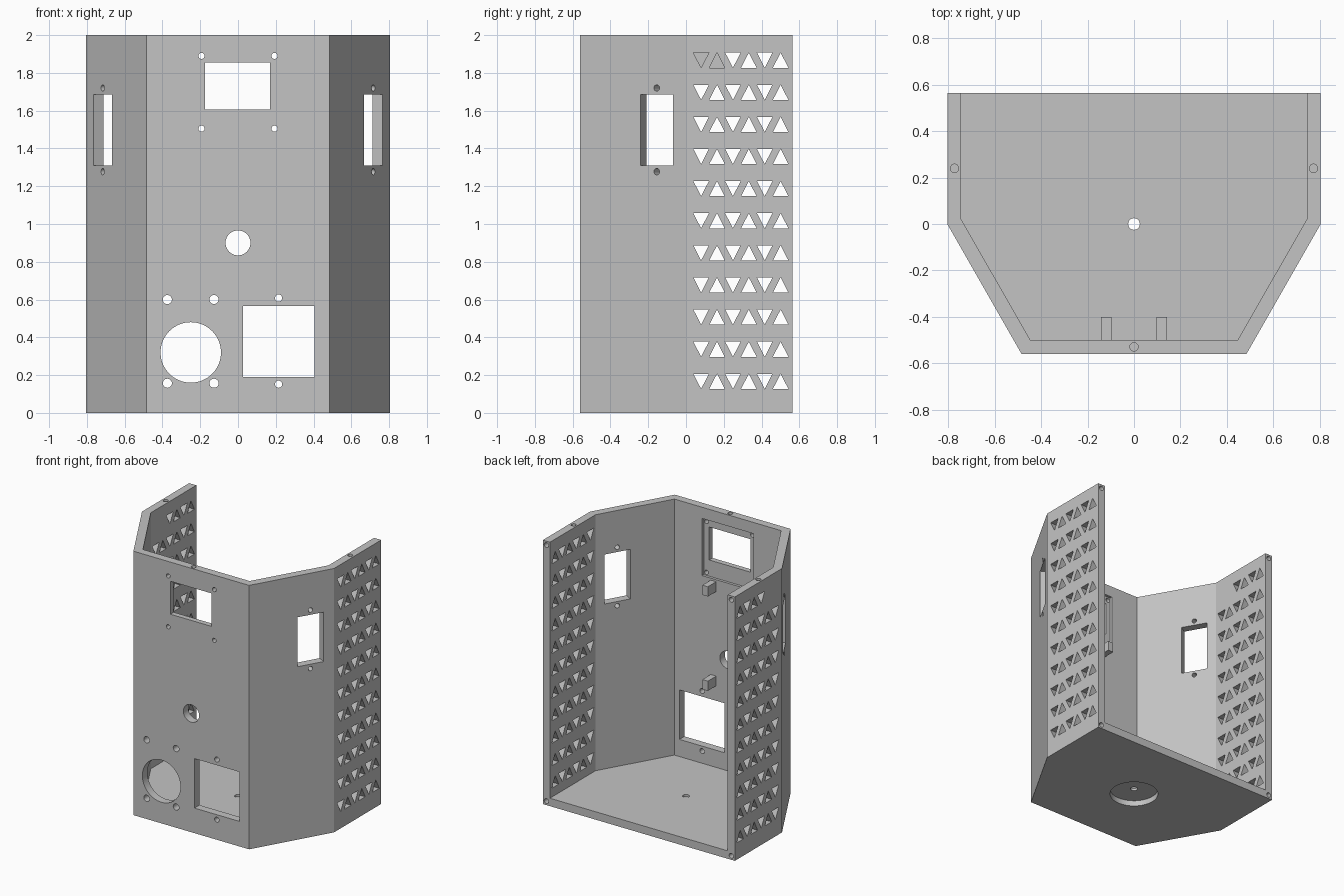
import bpy, bmesh, math
from mathutils import Vector

cube = bpy.data.objects.get("Cube")
if cube:
    bpy.data.objects.remove(cube, do_unlink=True)

grey = bpy.data.materials.new("plain_grey")
grey.use_nodes = True
grey.diffuse_color = (0.55, 0.55, 0.55, 1)
grey.node_tree.nodes["Principled BSDF"].inputs["Base Color"].default_value = grey.diffuse_color

X, Y, Z = Vector((1, 0, 0)), Vector((0, 1, 0)), Vector((0, 0, 1))


def circle(cx, cy, r, n=32):
    return [(cx + r * math.cos(2 * math.pi * i / n), cy + r * math.sin(2 * math.pi * i / n)) for i in range(n)]


def rect(x0, x1, y0, y1):
    return [(x0, y0), (x1, y0), (x1, y1), (x0, y1)]


def prism(bm, pts, u, v, w, start, end, origin=Vector()):
    """Extrude a profile drawn in the u, v plane along w from start to end."""
    base = [bm.verts.new(origin + u * a + v * b + w * start) for a, b in pts]
    face = bm.faces.new(base)
    ext = bmesh.ops.extrude_face_region(bm, geom=[face])
    top = [g for g in ext["geom"] if isinstance(g, bmesh.types.BMVert)]
    bmesh.ops.translate(bm, verts=top, vec=w * (end - start))


def make(name, bm):
    bmesh.ops.recalc_face_normals(bm, faces=bm.faces[:])
    mesh = bpy.data.meshes.new(name)
    bm.to_mesh(mesh)
    bm.free()
    mesh.materials.append(grey)
    obj = bpy.data.objects.new(name, mesh)
    bpy.context.scene.collection.objects.link(obj)
    return obj


def cut(obj, bm):
    """Subtract a cutter mesh for good and drop the cutter."""
    cutter = make("cutter", bm)
    cutter.hide_render = True
    mod = obj.modifiers.new("cut", "BOOLEAN")
    mod.operation, mod.solver, mod.object = "DIFFERENCE", "EXACT", cutter
    bpy.context.view_layer.update()
    mesh = bpy.data.meshes.new_from_object(obj.evaluated_get(bpy.context.evaluated_depsgraph_get()))
    obj.modifiers.clear()
    obj.data = mesh
    bpy.data.objects.remove(cutter, do_unlink=True)


def mirrored(half):
    return half + [(-x, y) for x, y in reversed(half)]


# Six-sided shell
bm = bmesh.new()
prism(bm, mirrored([(0.805, 0.565), (0.805, 0), (0.485, -0.56)]), X, Y, Z, 0, 2)
body = make("enclosure_body", bm)

# Cavity, open at the back and top
bm = bmesh.new()
prism(bm, mirrored([(0.745, 0.7), (0.745, 0.02), (0.447, -0.5)]), X, Y, Z, 0.06, 2.2)
cut(body, bm)

# Screen pocket inside the front wall and round recess under the floor
bm = bmesh.new()
prism(bm, rect(-0.215, 0.215, 1.482, 1.915), X, Z, Y, -0.52, -0.45)
prism(bm, circle(0, 0, 0.17, 64), X, Y, Z, -0.1, 0.042)
cut(body, bm)

# Front wall openings
bm = bmesh.new()
front = [rect(-0.175, 0.17, 1.605, 1.855), rect(0.027, 0.405, 0.19, 0.565),
         circle(-0.25, 0.32, 0.16, 64), circle(0, 0.9, 0.066, 48)]
front += [circle(x, z, 0.016) for x in (-0.193, 0.193) for z in (1.505, 1.89)]
front += [circle(x, z, 0.024) for x in (-0.374, -0.127) for z in (0.157, 0.6)]
front += [circle(0.215, z, 0.019) for z in (0.152, 0.608)]
for pts in front:
    prism(bm, pts, X, Z, Y, -0.65, -0.45)

# Floor hole
prism(bm, circle(0, 0, 0.025), X, Y, Z, -0.1, 0.12)

for s in (-1, 1):
    # Windows and screw holes in the slanted walls
    along = Vector((s * 0.32, 0.56, 0)).normalized()
    out = Vector((s * 0.56, -0.32, 0)).normalized()
    mid = Vector((s * 0.7165, -0.155, 0))
    for pts in (rect(-0.098, 0.098, 1.31, 1.685), circle(0, 1.72, 0.017), circle(0, 1.277, 0.017)):
        prism(bm, pts, along, Z, out, -0.1, 0.05, mid)
    # Blind screw holes in the top and back rims
    prism(bm, circle(s * 0.774, 0.24, 0.018), X, Y, Z, 1.94, 2.1)
    for z in (0.03, 1.97):
        prism(bm, circle(s * 0.775, z, 0.018), X, Z, Y, 0.5, 0.65)
    # Triangular vents, with one pair left out at the top of one wall
    for row in range(11):
        for col in range(6):
            if s < 0 and row == 10 and col < 2:
                continue
            y, z = 0.08 + 0.0842 * col, 0.167 + 0.17 * row
            h = 0.04 if col % 2 else -0.04
            prism(bm, [(y - 0.041, z - h), (y + 0.041, z - h), (y, z + h)], Y, Z, X * s, 0.7, 0.9)
prism(bm, circle(0, -0.53, 0.018), X, Y, Z, 1.95, 2.1)
cut(body, bm)

# Mounting pegs behind the front wall
bm = bmesh.new()
for x in (-0.12, 0.12):
    for z in (0.715, 1.43):
        prism(bm, rect(x - 0.023, x + 0.023, z - 0.037, z + 0.037), X, Z, Y, -0.505, -0.4)
pegs = make("mounting_pegs", bm)

for obj in (body, pegs):
    obj.select_set(True)
bpy.context.view_layer.objects.active = body
bpy.ops.object.shade_smooth_by_angle(angle=math.radians(25))
